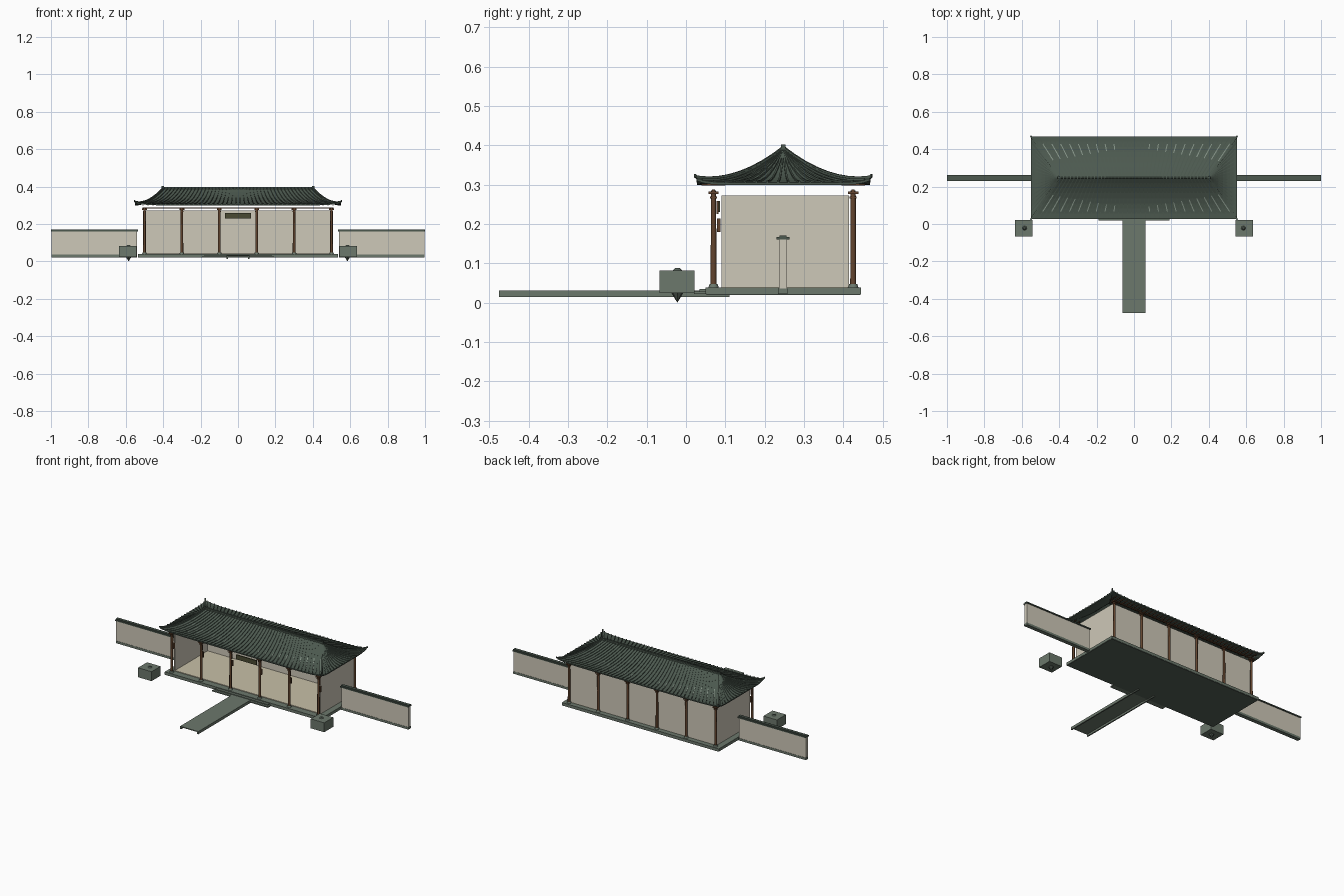
import bpy, bmesh, math
from mathutils import Vector

if "Cube" in bpy.data.objects:
    bpy.data.objects.remove(bpy.data.objects["Cube"])


def mat(name, r, g, b):
    m = bpy.data.materials.new(name)
    lin = lambda c: ((c / 255 + 0.055) / 1.055) ** 2.4
    m.diffuse_color = (lin(r), lin(g), lin(b), 1)
    m.use_nodes = True
    m.node_tree.nodes["Principled BSDF"].inputs["Base Color"].default_value = m.diffuse_color
    return m


ROOF = mat("roof tile green", 76, 89, 79)
RIB = mat("pale tile green", 132, 146, 134)
STONE = mat("grey green stone", 108, 120, 108)
BASE = mat("dark stone", 84, 95, 86)
PLASTER = mat("beige plaster", 206, 200, 184)
FLOOR = mat("floor beige", 200, 192, 168)
WOOD = mat("brown wood", 98, 68, 46)
SIGN = mat("dark olive", 74, 74, 50)

YC = 0.2475  # centre line of the hall


def finish(name, bm, material, smooth=False):
    bmesh.ops.recalc_face_normals(bm, faces=bm.faces)
    me = bpy.data.meshes.new(name)
    bm.to_mesh(me)
    bm.free()
    me.materials.append(material)
    if smooth:
        for p in me.polygons:
            p.use_smooth = len(p.vertices) == 4
    ob = bpy.data.objects.new(name, me)
    bpy.context.collection.objects.link(ob)
    return ob


def add_box(bm, x0, x1, y0, y1, z0, z1):
    vs = bmesh.ops.create_cube(bm, size=1)["verts"]
    for v in vs:
        v.co = ((x0 + x1) / 2 + v.co.x * (x1 - x0),
                (y0 + y1) / 2 + v.co.y * (y1 - y0),
                (z0 + z1) / 2 + v.co.z * (z1 - z0))


def boxes(name, material, *dims):
    bm = bmesh.new()
    for d in dims:
        add_box(bm, *d)
    return finish(name, bm, material)


def add_cyl(bm, x, y, z0, z1, r0, r1, n=12):
    vs = bmesh.ops.create_cone(bm, cap_ends=True, segments=n, radius1=r0,
                               radius2=r1, depth=z1 - z0)["verts"]
    bmesh.ops.translate(bm, verts=vs, vec=(x, y, (z0 + z1) / 2))


def add_sweep(bm, pts, w, h):
    # rectangular bar along a path
    rings = []
    for i, p in enumerate(pts):
        d = pts[min(i + 1, len(pts) - 1)] - pts[max(i - 1, 0)]
        side = d.cross(Vector((0, 0, 1))).normalized() * w
        up = Vector((0, 0, h))
        rings.append([bm.verts.new(p + q) for q in
                      (-side - up, side - up, side + up, -side + up)])
    for a, b in zip(rings, rings[1:]):
        for k in range(4):
            bm.faces.new((a[k], a[(k + 1) % 4], b[(k + 1) % 4], b[k]))
    bm.faces.new(rings[0])
    bm.faces.new(rings[-1][::-1])


def roof_point(side, s, t):
    # side 0 front, 1 right, 2 back, 3 left; s along eave, t eave to ridge
    z = 0.306 + 0.086 * t ** 2 + 0.011 * abs(s) ** 10 * (1 - t) ** 3
    sg = -1 if side in (0, 3) else 1
    hx, hy = 0.55 - 0.15 * t, 0.22 * (1 - t)
    if side in (0, 2):
        return Vector((s * hx, YC + sg * hy, z))
    return Vector((sg * hx, YC + s * hy, z))


# Hall platform, floor and steps
boxes("platform", STONE, (-0.535, 0.535, 0.05, 0.445, 0.022, 0.039))
boxes("platform_underside", BASE, (-0.533, 0.533, 0.052, 0.443, 0.020, 0.0225))
boxes("floor", FLOOR, (-0.497, 0.497, 0.09, 0.415, 0.039, 0.043))
boxes("steps", STONE, (-0.19, 0.19, 0.02, 0.05, 0.022, 0.029),
      (-0.18, 0.18, 0.034, 0.05, 0.029, 0.035))

# Front path with folded-down edges
boxes("path", STONE, (-0.062, 0.062, -0.475, 0.11, 0.026, 0.031),
      (-0.062, -0.054, -0.475, 0.11, 0.014, 0.026),
      (0.054, 0.062, -0.475, 0.11, 0.014, 0.026))

# Hall walls, open at the front
boxes("hall_walls", PLASTER, (-0.5, 0.5, 0.408, 0.415, 0.04, 0.273),
      (-0.5, -0.493, 0.09, 0.408, 0.04, 0.273),
      (0.493, 0.5, 0.09, 0.408, 0.04, 0.273))

# Columns with stone feet, brackets and beams
cols, feet, caps, plaques = (bmesh.new() for _ in range(4))
for i in range(6):
    x = -0.5 + 0.2 * i
    for y, s in ((0.07, 1), (0.425, -1)):
        add_cyl(cols, x, y, 0.045, 0.285, 0.0075, 0.0065)
        add_cyl(feet, x, y, 0.039, 0.048, 0.013, 0.010)
        add_box(caps, x - 0.008, x + 0.008, y - 0.009, y + 0.009, 0.265, 0.270)
        add_box(caps, x - 0.013, x + 0.013, y - 0.013, y + 0.013, 0.276, 0.282)
    add_box(plaques, x - 0.005, x + 0.007, 0.079, 0.088, 0.18, 0.214)
    add_box(plaques, x - 0.004, x + 0.004, 0.077, 0.082, 0.225, 0.258)
finish("columns", cols, WOOD, True)
finish("column_feet", feet, STONE, True)
finish("column_brackets", caps, WOOD)
finish("column_plaques", plaques, WOOD)
boxes("beams", WOOD, (-0.51, 0.51, 0.066, 0.074, 0.282, 0.288),
      (-0.51, 0.51, 0.421, 0.429, 0.282, 0.288))
boxes("sign_board", SIGN, (-0.07, 0.07, 0.079, 0.086, 0.23, 0.258))

# Curved hip roof
bm = bmesh.new()
NS, NT = 24, 8
for side in range(4):
    grid = [[bm.verts.new(roof_point(side, -1 + 2 * i / NS, j / NT))
             for i in range(NS + 1)] for j in range(NT + 1)]
    for j in range(NT):
        for i in range(NS):
            q = [grid[j][i], grid[j][i + 1], grid[j + 1][i + 1], grid[j + 1][i]]
            bm.faces.new(q if side in (0, 1) else q[::-1])
bmesh.ops.remove_doubles(bm, verts=bm.verts, dist=1e-5)
bmesh.ops.dissolve_degenerate(bm, edges=bm.edges, dist=1e-6)
roof = finish("hip_roof", bm, ROOF)
sol = roof.modifiers.new("thickness", "SOLIDIFY")
sol.thickness = 0.007
sol.offset = -1

# Tile ribs, and paler strips on the lower slopes
ribs, pale = bmesh.new(), bmesh.new()
lift = Vector((0, 0, 0.0015))
for side, n in ((0, 44), (2, 44), (1, 16), (3, 16)):
    for i in range(n):
        s = -1 + (2 * i + 1) / n
        add_sweep(ribs, [roof_point(side, s, t / 6) + lift for t in range(7)],
                  0.0022, 0.0022)
        if side in (0, 2) and i % 2 and abs(s) > 0.15:
            end = 0.25 + 0.35 * abs(s)
            add_sweep(pale, [roof_point(side, s, 0.18 + (end - 0.18) * k / 3)
                             + lift * 2.2 for k in range(4)], 0.0026, 0.0015)
finish("tile_ribs", ribs, ROOF)
finish("pale_tile_strips", pale, RIB)

# Main ridge, hip ridges and upturned corner tips
bm = bmesh.new()
add_box(bm, -0.402, 0.402, YC - 0.005, YC + 0.005, 0.386, 0.399)
for sx in (-1, 1):
    add_box(bm, sx * 0.402 - 0.007, sx * 0.402 + 0.007,
            YC - 0.006, YC + 0.006, 0.388, 0.402)
    for side in (0, 2):
        pts = [roof_point(side, sx, t / 8) + Vector((0, 0, 0.002)) for t in range(9)]
        out = (pts[0] - pts[1]).normalized()
        tip = pts[0] + Vector((out.x * 0.006, out.y * 0.006, 0.004))
        add_sweep(bm, [tip] + pts, 0.004, 0.004)
finish("roof_ridges", bm, ROOF)

# Rafters beneath the eaves
bm = bmesh.new()
for i in range(40):
    x = -0.507 + 0.026 * i
    for y0, y1 in ((0.04, 0.10), (0.395, 0.455)):
        add_box(bm, x - 0.003, x + 0.003, y0, y1, 0.298, 0.302)
finish("rafters", bm, WOOD)

# Side garden walls and stone pedestals
for sx, label in ((-1, "left"), (1, "right")):
    def span(a, b):
        return (min(sx * a, sx * b), max(sx * a, sx * b))
    boxes(label + "_garden_wall", PLASTER, (*span(0.54, 0.997), 0.236, 0.257, 0.025, 0.162))
    boxes(label + "_wall_base", STONE, (*span(0.54, 0.998), 0.2345, 0.2585, 0.022, 0.036))
    boxes(label + "_wall_cap", ROOF, (*span(0.535, 1.0), 0.230, 0.263, 0.160, 0.167),
          (*span(0.535, 1.0), 0.238, 0.255, 0.167, 0.171))
    bm = bmesh.new()
    add_box(bm, *span(0.543, 0.635), -0.067, 0.021, 0.024, 0.082)
    finish(label + "_pedestal", bm, STONE)
    bm = bmesh.new()
    add_cyl(bm, sx * 0.585, -0.022, 0.0, 0.026, 0.0, 0.016, 8)
    add_cyl(bm, sx * 0.585, -0.022, 0.08, 0.088, 0.014, 0.006, 8)
    finish(label + "_pedestal_core", bm, BASE)
